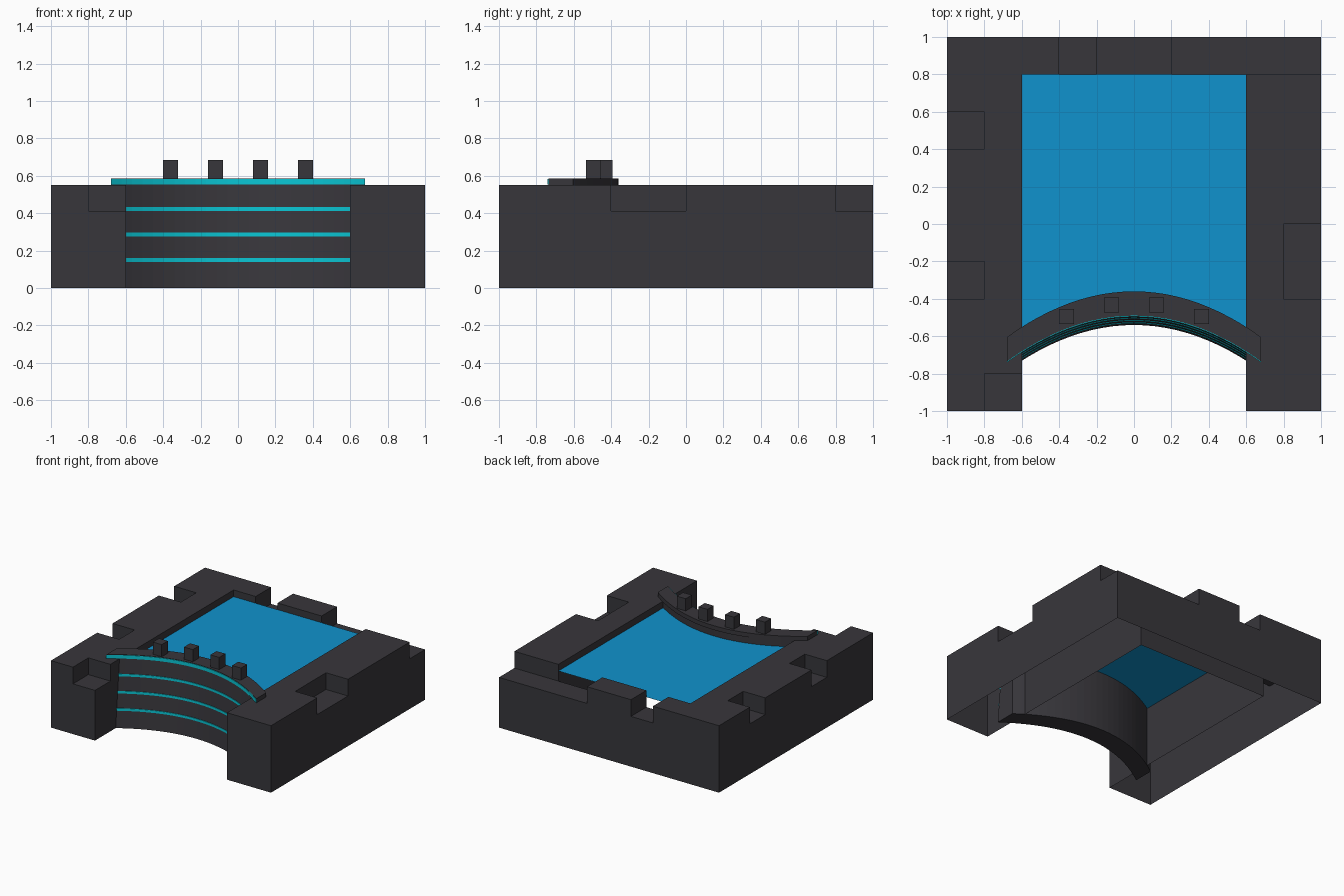
import bpy
import bmesh
import math

cube = bpy.data.objects.get("Cube")
if cube:
    bpy.data.objects.remove(cube, do_unlink=True)


def make_material(name, rgb):
    mat = bpy.data.materials.new(name)
    mat.use_nodes = True
    color = (*rgb, 1.0)
    mat.diffuse_color = color
    mat.node_tree.nodes["Principled BSDF"].inputs["Base Color"].default_value = color
    return mat


STONE = make_material("dark stone grey", (0.039, 0.037, 0.044))
WATER = make_material("water blue", (0.005, 0.29, 0.61))
GLOW = make_material("glowing teal", (0.003, 0.57, 0.67))


def finish(name, bm, mat):
    bmesh.ops.recalc_face_normals(bm, faces=bm.faces)
    mesh = bpy.data.meshes.new(name)
    bm.to_mesh(mesh)
    bm.free()
    mesh.materials.append(mat)
    obj = bpy.data.objects.new(name, mesh)
    bpy.context.collection.objects.link(obj)
    return obj


# Rocky valley: a blocky height field, open underneath
TOP, LEDGE, CELL = 0.55, 0.4125, 0.2
NOTCHES = {(0, 3), (0, 7), (1, 0), (3, 9), (9, 3), (9, 4)}


def height(i, j):
    if not (0 <= i < 10 and 0 <= j < 10) or (2 <= i < 8 and j < 9):
        return 0.0
    if (i, j) in NOTCHES or (j == 9 and i >= 6):
        return LEDGE
    return TOP


def build_valley():
    bm = bmesh.new()

    def quad(points):
        bm.faces.new([bm.verts.new(p) for p in points])

    for i in range(10):
        for j in range(10):
            h = height(i, j)
            if h == 0.0:
                continue
            x, y = i * CELL - 1, j * CELL - 1
            corners = [(x, y), (x + CELL, y), (x + CELL, y + CELL), (x, y + CELL)]
            quad([(*c, h) for c in corners])
            sides = [(0, -1), (1, 0), (0, 1), (-1, 0)]
            for k, (di, dj) in enumerate(sides):
                a, b = corners[k], corners[(k + 1) % 4]
                for low, high in ((0.0, LEDGE), (LEDGE, TOP)):
                    if height(i + di, j + dj) <= low and high <= h:
                        quad([(*a, low), (*b, low), (*b, high), (*a, high)])
    bmesh.ops.remove_doubles(bm, verts=bm.verts, dist=0.001)
    bmesh.ops.recalc_face_normals(bm, faces=bm.faces)
    bmesh.ops.dissolve_limit(bm, angle_limit=math.radians(1),
                             verts=bm.verts, edges=bm.edges)
    return finish("valley_walls", bm, STONE)


build_valley()

# Everything on the dam follows one parabola across the valley
SEGMENTS = 24


def bow(x):
    return -0.53 * x * x


def sweep(name, profile, half_width, mat):
    """Sweep a closed (y, z) profile along the bowed line."""
    bm = bmesh.new()
    rings = []
    for s in range(SEGMENTS + 1):
        x = half_width * (2 * s / SEGMENTS - 1)
        rings.append([bm.verts.new((x, y + bow(x), z)) for y, z in profile])
    n = len(profile)
    for a, b in zip(rings, rings[1:]):
        for k in range(n):
            m = (k + 1) % n
            bm.faces.new((a[k], a[m], b[m], b[k]))
    bm.faces.new(rings[0])
    bm.faces.new(rings[-1])
    return finish(name, bm, mat)


def front_y(z):
    return -0.54 + 0.05 * z / TOP


def band(y, z, half_height, depth):
    return [(y - depth, z - half_height), (y + depth, z - half_height),
            (y + depth, z + half_height), (y - depth, z + half_height)]


# Dam body with a sloping front, and its crest walkway
HALF = 0.68
sweep("dam_body", [(front_y(0), 0), (-0.37, 0), (-0.37, TOP), (front_y(TOP), TOP)],
      HALF, STONE)
sweep("dam_crest", [(-0.49, TOP), (-0.36, TOP), (-0.36, 0.585), (-0.49, 0.585)],
      HALF, STONE)

# Glowing lines on the crest and the front face
sweep("crest_light", band(-0.491, 0.568, 0.014, 0.004), HALF, GLOW)
for n, z in enumerate((0.149, 0.286, 0.422)):
    sweep(f"dam_light_{n + 1}", band(front_y(z), z, 0.01, 0.004), HALF, GLOW)

# Square posts along the crest
for n, x in enumerate((-0.36, -0.12, 0.12, 0.36)):
    bm = bmesh.new()
    bmesh.ops.create_cube(bm, size=1)
    bmesh.ops.scale(bm, vec=(0.08, 0.08, 0.1), verts=bm.verts)
    bmesh.ops.translate(bm, vec=(x, -0.425 + bow(x), 0.635), verts=bm.verts)
    finish(f"crest_post_{n + 1}", bm, STONE)

# Water sheet reaching from the back wall to the dam
bm = bmesh.new()
level = 0.495
xs = [0.6 * (2 * s / SEGMENTS - 1) for s in range(SEGMENTS + 1)]
near = [bm.verts.new((x, -0.37 + bow(x), level)) for x in xs]
far = [bm.verts.new((x, 0.8, level)) for x in xs]
for s in range(SEGMENTS):
    bm.faces.new((near[s], near[s + 1], far[s + 1], far[s]))
water = finish("reservoir_water", bm, WATER)
if water.data.polygons[0].normal.z < 0:
    water.data.flip_normals()
